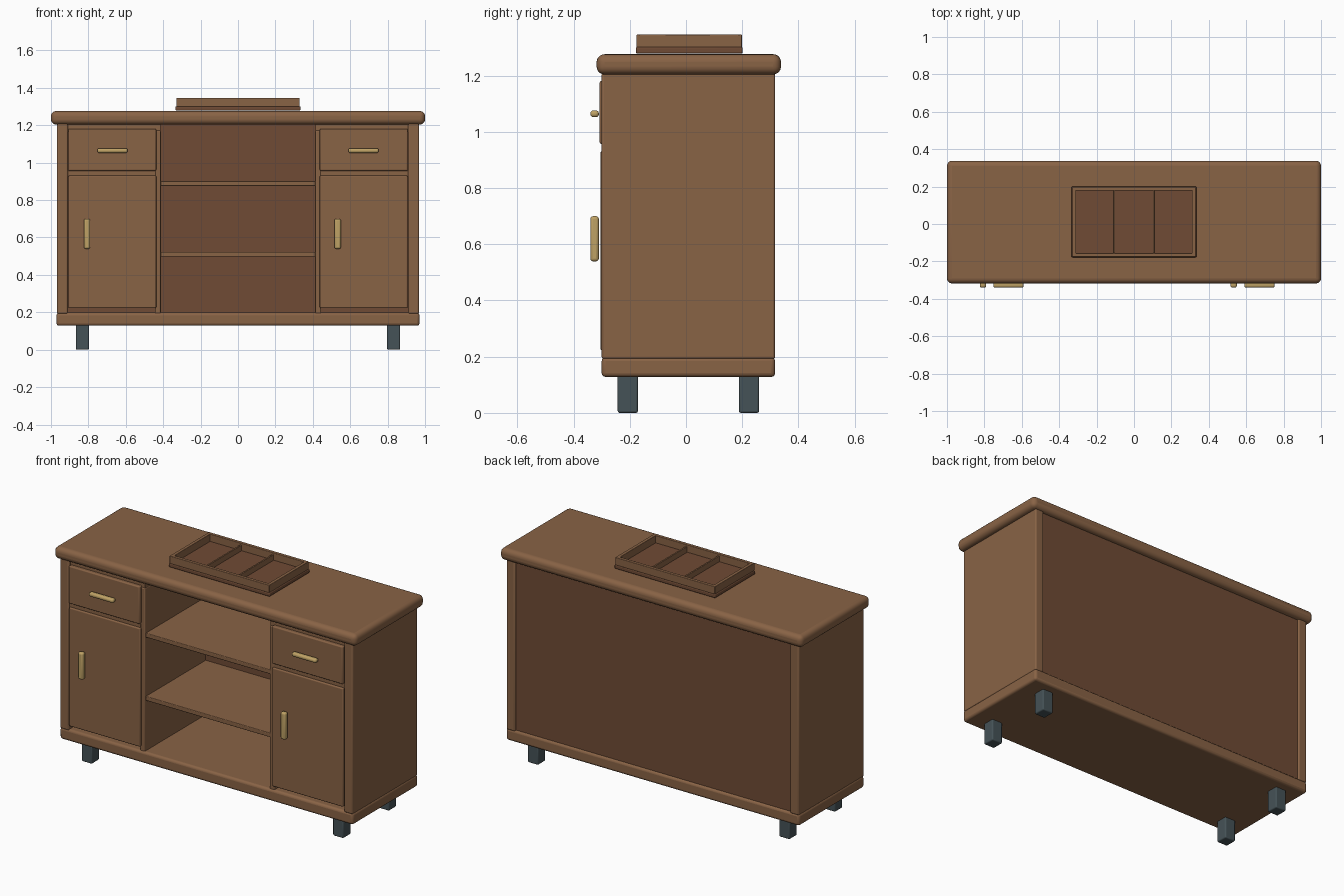
import bpy

if "Cube" in bpy.data.objects:
    bpy.data.objects.remove(bpy.data.objects["Cube"])


def material(name, color):
    m = bpy.data.materials.new(name)
    m.diffuse_color = (*color, 1)
    m.use_nodes = True
    m.node_tree.nodes["Principled BSDF"].inputs["Base Color"].default_value = m.diffuse_color
    return m


WOOD = material("wood", (0.25, 0.125, 0.06))
DARK = material("dark_wood", (0.16, 0.07, 0.035))
METAL = material("leg_metal", (0.06, 0.085, 0.095))
BRASS = material("brass", (0.52, 0.36, 0.13))


def box(name, x, y, z, mat=WOOD, bevel=0.006, segments=3):
    """Rounded box given by its (min, max) extents."""
    ranges = (x, y, z)
    bpy.ops.mesh.primitive_cube_add(size=1, location=[(a + b) / 2 for a, b in ranges])
    ob = bpy.context.object
    ob.name = name
    ob.scale = [b - a for a, b in ranges]
    bpy.ops.object.transform_apply(location=False, rotation=False, scale=True)
    ob.data.materials.append(mat)
    if bevel:
        mod = ob.modifiers.new("bevel", "BEVEL")
        mod.width = bevel
        mod.segments = segments
    bpy.ops.object.shade_smooth_by_angle()
    return ob


# Carcass
box("worktop", (-1, 1), (-0.318, 0.338), (1.204, 1.276), bevel=0.028, segments=5)
box("base", (-0.97, 0.97), (-0.3, 0.317), (0.128, 0.198), bevel=0.014)
box("back_panel", (-0.915, 0.915), (0.285, 0.305), (0.19, 1.21), DARK, bevel=0)

# Open shelves in the middle
for i, z in enumerate((0.51, 0.888)):
    box(f"shelf_{i + 1}", (-0.418, 0.418), (-0.28, 0.29), (z - 0.013, z + 0.013), bevel=0.004)

# Left and right cabinets
for side, s in (("left", -1), ("right", 1)):
    def span(a, b):
        return tuple(sorted((s * a, s * b)))

    box(f"{side}_side", span(0.91, 0.968), (-0.3, 0.317), (0.192, 1.21), bevel=0.008)
    box(f"{side}_divider", span(0.413, 0.445), (-0.29, 0.29), (0.19, 1.172))
    box(f"{side}_top_rail", span(0.415, 0.915), (-0.285, 0.29), (1.165, 1.21), bevel=0)
    box(f"{side}_mid_rail", span(0.44, 0.915), (-0.292, 0.28), (0.925, 0.957), bevel=0.004)
    box(f"{side}_drawer_front", span(0.437, 0.907), (-0.307, -0.275), (0.957, 1.181))
    box(f"{side}_door", span(0.437, 0.907), (-0.304, -0.275), (0.222, 0.931))

    # Handles: both doors carry theirs on the left edge
    cx = s * 0.671
    box(f"{side}_drawer_handle", (cx - 0.081, cx + 0.081), (-0.34, -0.31),
        (1.052, 1.076), BRASS, bevel=0.01)
    hx = -0.807 if s < 0 else 0.533
    box(f"{side}_door_handle", (hx - 0.017, hx + 0.017), (-0.34, -0.31),
        (0.539, 0.7), BRASS, bevel=0.01)

    # Legs
    for end, y in (("front", -0.207), ("back", 0.224)):
        box(f"{end}_{side}_leg", span(0.797, 0.867), (y - 0.036, y + 0.036),
            (0, 0.135), METAL, bevel=0.007)

# Divided tray on the worktop
TX, Y0, Y1, T = 0.33, -0.176, 0.199, 0.02
box("tray_floor", (-0.334, 0.334), (Y0 - 0.002, Y1 + 0.002), (1.278, 1.302), DARK)
box("tray_front_wall", (-TX, TX), (Y0, Y0 + T), (1.3, 1.346), bevel=0.003)
box("tray_back_wall", (-TX, TX), (Y1 - T, Y1), (1.3, 1.346), bevel=0.003)
for side, s in (("left", -1), ("right", 1)):
    a, b = sorted((s * TX, s * (TX - T)))
    box(f"tray_{side}_wall", (a, b), (Y0, Y1), (1.3, 1.346), bevel=0.003)
    box(f"tray_{side}_divider", (s * 0.106 - 0.005, s * 0.106 + 0.005),
        (Y0 + T - 0.003, Y1 - T + 0.003), (1.3, 1.336), bevel=0.002)
